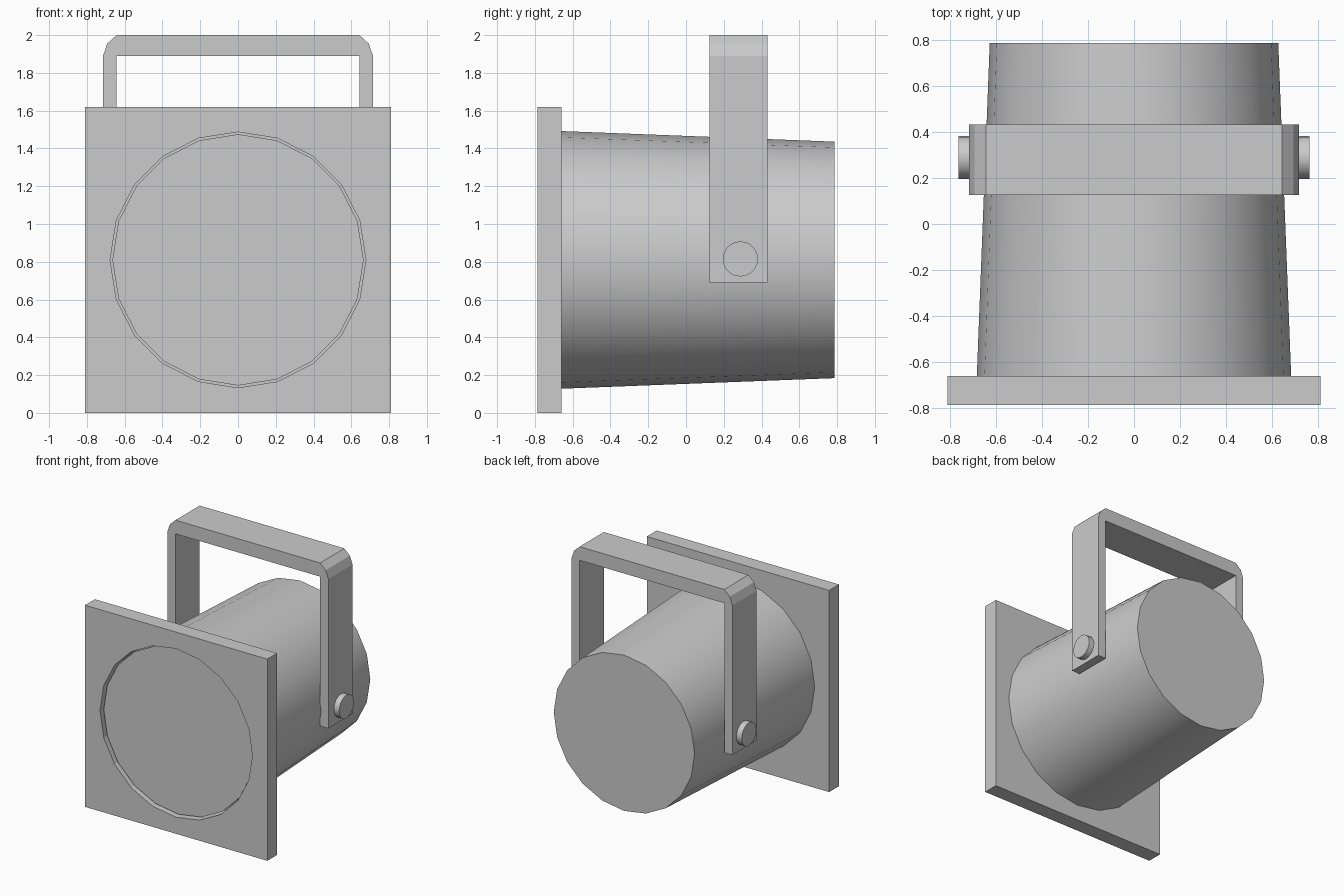
import bpy, bmesh, math

if "Cube" in bpy.data.objects:
    bpy.data.objects.remove(bpy.data.objects["Cube"])

CZ = 0.81      # height of the lamp axis
SIDES = 20


def make_object(name, bm, smooth=False):
    bmesh.ops.recalc_face_normals(bm, faces=bm.faces)
    mesh = bpy.data.meshes.new(name)
    bm.to_mesh(mesh)
    bm.free()
    obj = bpy.data.objects.new(name, mesh)
    bpy.context.collection.objects.link(obj)
    if smooth:
        bpy.ops.object.select_all(action='DESELECT')
        obj.select_set(True)
        bpy.context.view_layer.objects.active = obj
        bpy.ops.object.shade_smooth_by_angle(angle=math.radians(30))
    return obj


def ring(bm, y, r):
    step = 2 * math.pi / SIDES
    return [bm.verts.new((r * math.cos(i * step), y, CZ + r * math.sin(i * step)))
            for i in range(SIDES)]


def bridge(bm, a, b):
    for i in range(len(a)):
        j = (i + 1) % len(a)
        bm.faces.new((a[i], a[j], b[j], b[i]))


def frustum(name, y0, r0, y1, r1):
    bm = bmesh.new()
    a, b = ring(bm, y0, r0), ring(bm, y1, r1)
    bridge(bm, a, b)
    bm.faces.new(a)
    bm.faces.new(b)
    return make_object(name, bm, True)


# Square front plate with a round opening
bm = bmesh.new()
loops = []
for y in (-0.785, -0.66):
    hole = ring(bm, y, 0.677)
    square = [bm.verts.new((sx * 0.81, y, CZ + sz * 0.81))
              for sx, sz in ((1, 1), (-1, 1), (-1, -1), (1, -1))]
    # each corner fans across one quarter of the hole
    q = SIDES // 4
    for k in range(4):
        arc = [hole[(k * q + i) % SIDES] for i in range(q + 1)]
        for i in range(q):
            bm.faces.new((square[k], arc[i + 1], arc[i]))
        bm.faces.new((square[k], square[(k + 1) % 4], arc[-1]))
    loops.append((hole, square))
bridge(bm, loops[0][0], loops[1][0])
bridge(bm, loops[0][1], loops[1][1])
make_object("front_plate", bm)

# Tapered can: outer wall, closed back, inner wall
bm = bmesh.new()
outer_front, outer_back = ring(bm, -0.66, 0.682), ring(bm, 0.785, 0.626)
inner_front, inner_back = ring(bm, -0.66, 0.657), ring(bm, 0.78, 0.601)
bridge(bm, outer_front, outer_back)
bridge(bm, inner_front, inner_back)
bridge(bm, outer_front, inner_front)
bm.faces.new(outer_back)
bm.faces.new(inner_back)
make_object("lamp_can", bm, True)

# Lens set slightly back in the plate opening
frustum("lens", -0.755, 0.665, -0.655, 0.66)

# Carrying yoke: half profile mirrored, then extruded along y
outer = [(0.715, 0.69), (0.715, 1.89), (0.692, 1.955), (0.643, 2.0)]
inner = [(0.643, 1.89), (0.643, 0.69)]
profile = (outer + [(-x, z) for x, z in reversed(outer)]
           + [(-x, z) for x, z in reversed(inner)] + inner)
bm = bmesh.new()
face = bm.faces.new([bm.verts.new((x, 0.125, z)) for x, z in profile])
ext = bmesh.ops.extrude_face_region(bm, geom=[face])
moved = [v for v in ext["geom"] if isinstance(v, bmesh.types.BMVert)]
bmesh.ops.translate(bm, verts=moved, vec=(0, 0.307, 0))
bmesh.ops.triangulate(bm, faces=[f for f in bm.faces if len(f.verts) > 4])
make_object("yoke", bm)

# Pivot knobs on both sides
for side, label in ((-1, "left"), (1, "right")):
    bpy.ops.mesh.primitive_cylinder_add(
        vertices=SIDES, radius=0.093, depth=0.05,
        location=(side * 0.737, 0.288, 0.815), rotation=(0, math.pi / 2, 0))
    bpy.context.object.name = label + "_knob"
    bpy.ops.object.shade_smooth_by_angle(angle=math.radians(30))
